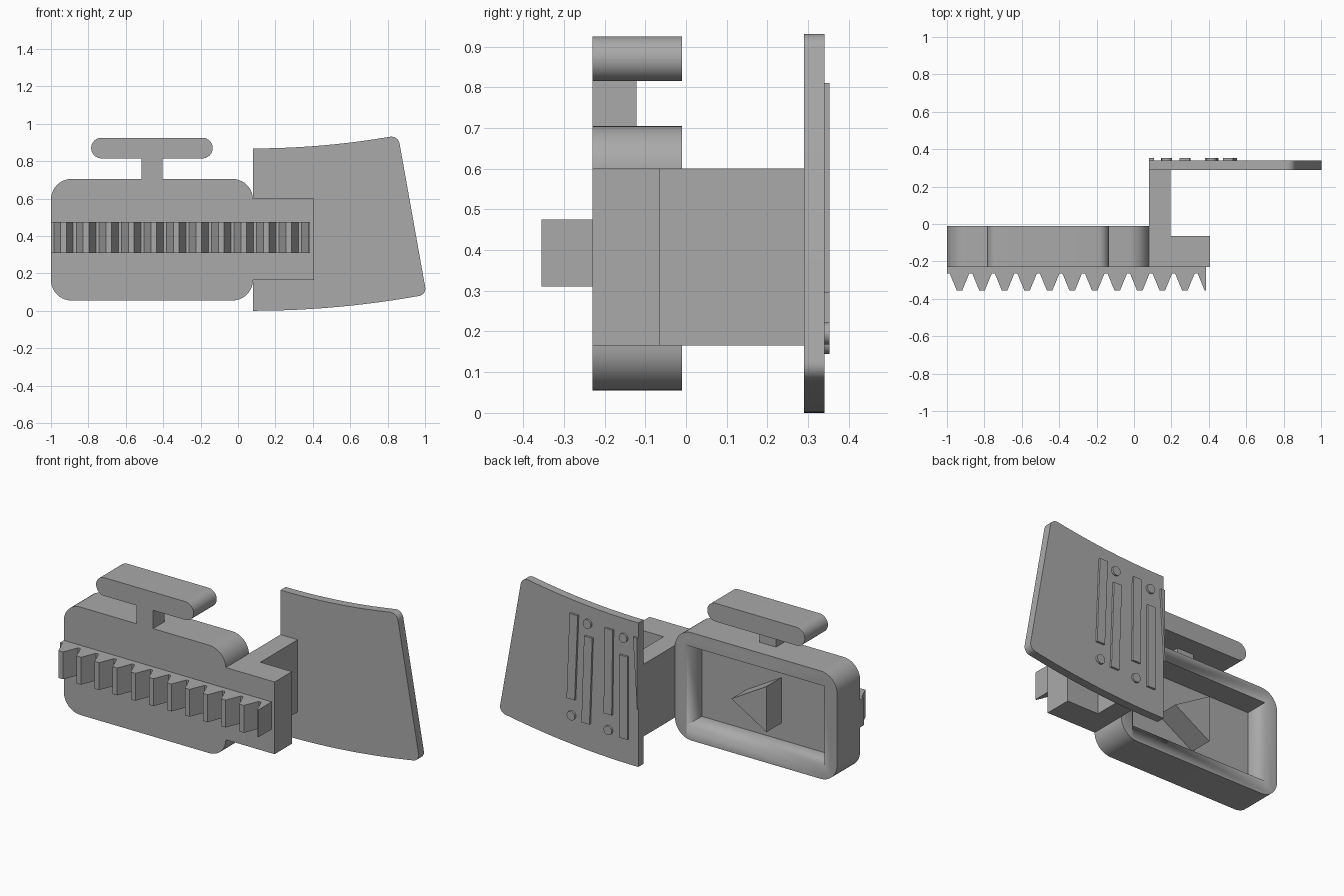
import bpy, bmesh, math
from mathutils import Vector

cube = bpy.data.objects.get("Cube")
if cube:
    bpy.data.objects.remove(cube, do_unlink=True)

grey = bpy.data.materials.new("plain_grey")
grey.use_nodes = True
COLOUR = (0.4, 0.4, 0.4, 1)
grey.diffuse_color = COLOUR
grey.node_tree.nodes["Principled BSDF"].inputs["Base Color"].default_value = COLOUR


def fillet(corners, steps=10):
    """Outline from (a, b, radius) corners, rounding each by its radius."""
    out = []
    for i, (a, b, r) in enumerate(corners):
        p = Vector((a, b))
        if r == 0:
            out.append(p)
            continue
        u = (Vector(corners[i - 1][:2]) - p).normalized()
        v = (Vector(corners[(i + 1) % len(corners)][:2]) - p).normalized()
        half = u.angle(v) / 2
        centre = p + (u + v).normalized() * r / math.sin(half)
        start = p + u * r / math.tan(half) - centre
        end = p + v * r / math.tan(half) - centre
        sweep = start.angle_signed(end)
        for k in range(steps + 1):
            t = -sweep * k / steps
            c, s = math.cos(t), math.sin(t)
            out.append(centre + Vector((start.x * c - start.y * s,
                                        start.x * s + start.y * c)))
    return out


def rect(x0, x1, z0, z1, r=0):
    return fillet([(x0, z0, r), (x1, z0, r), (x1, z1, r), (x0, z1, r)])


def extrude(name, outline, lo, hi, axis="y"):
    """Extrude an xz outline along y, or an xy outline along z."""
    bm = bmesh.new()
    place = (lambda p, d: (p[0], d, p[1])) if axis == "y" else (lambda p, d: (p[0], p[1], d))
    face = bm.faces.new([bm.verts.new(place(p, lo)) for p in outline])
    new = bmesh.ops.extrude_face_region(bm, geom=[face])["geom"]
    shift = place((0, 0), hi - lo)
    bmesh.ops.translate(bm, vec=shift, verts=[g for g in new if isinstance(g, bmesh.types.BMVert)])
    bmesh.ops.recalc_face_normals(bm, faces=bm.faces)
    mesh = bpy.data.meshes.new(name)
    bm.to_mesh(mesh)
    bm.free()
    mesh.materials.append(grey)
    obj = bpy.data.objects.new(name, mesh)
    bpy.context.collection.objects.link(obj)
    bpy.ops.object.select_all(action="DESELECT")
    obj.select_set(True)
    bpy.context.view_layer.objects.active = obj
    bpy.ops.object.shade_smooth_by_angle(angle=math.radians(30))
    return obj


FRONT, RIM = -0.23, -0.01

# Housing with a rectangular pocket open at the back
pocket = extrude("pocket_cutter", rect(-0.915, 0, 0.14, 0.62), -0.15, 0.1)
pocket.hide_render = True
housing = extrude("housing", rect(-1, 0.08, 0.055, 0.705, 0.11), FRONT, RIM)
cut = housing.modifiers.new("pocket", "BOOLEAN")
cut.object = pocket
cut.solver = "EXACT"
bpy.ops.object.modifier_apply(modifier=cut.name)
bpy.data.objects.remove(pocket, do_unlink=True)

# Pointer block inside the pocket
extrude("pocket_pointer", [(-0.53, 0.24), (-0.295, 0.378), (-0.53, 0.515)], -0.152, RIM)

# Handle on top
extrude("handle_stem", rect(-0.515, -0.405, 0.7, 0.82), FRONT, -0.122)
extrude("handle_bar", rect(-0.785, -0.135, 0.815, 0.925, 0.0549), FRONT, RIM)

# Toothed rack along the front
ROOT, TIP, END = -0.265, -0.355, 0.385
rack = [(-1, FRONT), (-1, ROOT)]
for i in range(12):
    x = -0.985 + i * 0.1205
    rack += [(x, ROOT), (x + 0.037, TIP)]
    if i < 11:
        rack += [(x + 0.067, TIP), (x + 0.104, ROOT)]
rack += [(END, TIP), (END, FRONT)]
extrude("toothed_rack", rack, 0.31, 0.475, "z")

# Bracket joining the housing and the panel
extrude("bracket", [(0.08, FRONT), (0.405, FRONT), (0.405, -0.065),
                    (0.195, -0.065), (0.195, 0.29), (0.08, 0.29)], 0.165, 0.6, "z")

# Panel with gently curved top and bottom edges
BACK = 0.34
bottom = [(0.08 + 0.93 * t / 12, 0.087 * (t / 12) ** 2, 0) for t in range(12)]
top = [(0.08 + 0.775 * t / 12, 0.868 + 0.07 * (t / 12) ** 2, 0) for t in range(11, -1, -1)]
extrude("panel", fillet(bottom + [(1.008, 0.086, 0.04), (0.856, 0.938, 0.045)] + top), 0.29, BACK)

# Raised bars on the back of the panel: centre x, bottom, top, lean
for i, (x, z0, z1, lean) in enumerate([(0.513, 0.295, 0.81, 0.01), (0.415, 0.175, 0.7, 0.009),
                                       (0.273, 0.27, 0.785, 0.003), (0.172, 0.15, 0.65, 0)]):
    w = 0.027
    extrude(f"raised_bar_{i + 1}", [(x - w + lean, z0), (x + w + lean, z0),
                                    (x + w - lean, z1), (x - w - lean, z1)], BACK, 0.352)
extrude("raised_sliver", [(0.08, 0.35), (0.107, 0.78), (0.08, 0.78)], BACK, 0.352)

# Raised dots at the bar ends
for i, (x, z) in enumerate([(0.415, 0.775), (0.522, 0.195), (0.175, 0.755), (0.276, 0.172)]):
    ring = [(x + 0.027 * math.cos(a * math.tau / 24), z + 0.027 * math.sin(a * math.tau / 24))
            for a in range(24)]
    extrude(f"raised_dot_{i + 1}", ring, BACK, 0.352)
